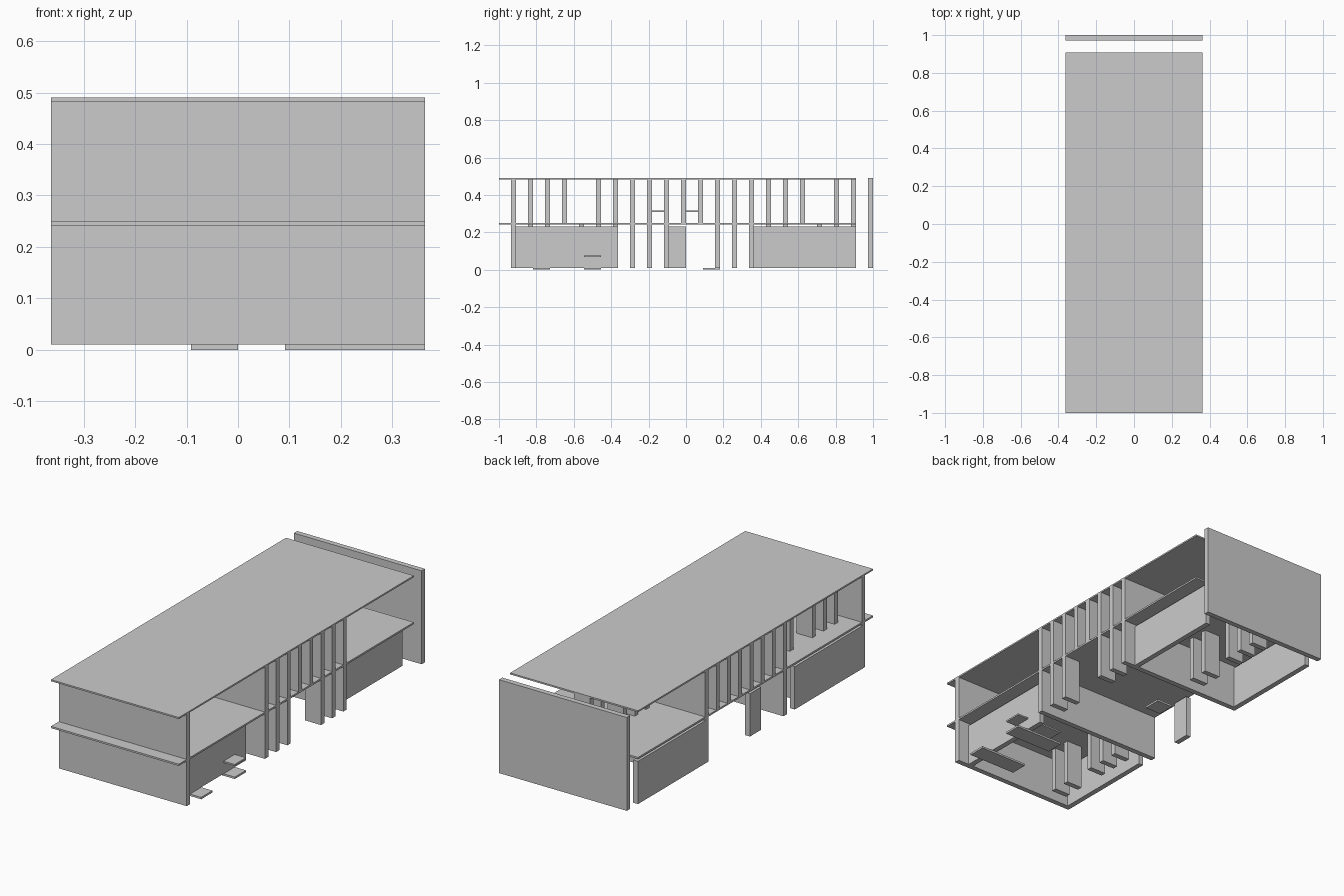
import bpy

if "Cube" in bpy.data.objects:
    bpy.data.objects.remove(bpy.data.objects["Cube"])

U = 1 / 11          # plan grid cell
T = 0.3 * U         # wall thickness
W = 4 * U           # half width
Z0, Z1 = 0.01, 0.241      # lower storey
Z2, Z3 = 0.25, 0.482      # upper storey
TOP = 0.49


def box(name, x0, x1, y0, y1, z0, z1):
    v = [(x, y, z) for x in (x0, x1) for y in (y0, y1) for z in (z0, z1)]
    f = [(0, 1, 3, 2), (4, 6, 7, 5), (0, 4, 5, 1),
         (2, 3, 7, 6), (0, 2, 6, 4), (1, 5, 7, 3)]
    me = bpy.data.meshes.new(name)
    me.from_pydata(v, [], f)
    ob = bpy.data.objects.new(name, me)
    bpy.context.collection.objects.link(ob)
    return ob


def cross(name, row, x0, x1, z0, z1):
    """Wall across x whose back face sits on grid row `row`."""
    return box(name, x0, x1, row * U - T, row * U, z0, z1)


# floor slab and roof slab
box("floor_slab", -W, W, -1, 10 * U, Z1, Z2)
box("roof_slab", -W, W, -1, 10 * U, Z3, TOP)

# full-width cross walls on both storeys
for name, row in (("front_wall", -10), ("front_hall_wall", -3), ("rear_hall_wall", 4)):
    cross(name + "_lower", row, -W, W, Z0, Z1)
    cross(name + "_upper", row, -W, W, Z2, Z3)
cross("back_wall", 11, -W, W, Z0, TOP)

# low side walls of the front and rear wings
for name, y0, y1 in (("front", -10 * U - T, -4 * U), ("rear", 4 * U - T, 10 * U)):
    box(name + "_left_side_wall", -W, -W + T, y0, y1, Z0, 0.23)
    box(name + "_right_side_wall", 3 * U, 3 * U + T, y0, y1, Z0, 0.23)
box("left_middle_panel", -W, -W + T, -U, 0, Z0, 0.23)

# upper fins along both edges of the middle section
for row in range(-2, 4):
    cross("upper_left_fin", row, -W, -3 * U, Z2, Z3)
    cross("upper_right_fin", row, 3 * U, W, Z2, Z3)

# lower fins on the right edge of the middle section
for row in (-2, -1, 2, 3):
    cross("lower_right_fin", row, 3 * U, W, Z0, Z1)

# partition fins inside the wings
for row in (-9, -8, -6, -5, -4):
    cross("front_lower_partition", row, -3 * U, -2 * U, Z0, Z1)
for row in (-9, -8, -7, -5, -4):
    cross("front_upper_partition", row, -3 * U, -2 * U, Z2, Z3)
for row in (5, 6, 8, 9, 10):
    cross("rear_lower_partition", row, -U, 0, Z0, Z1)
for row in (5, 6, 7, 9, 10):
    cross("rear_upper_partition", row, -U, 0, Z2, Z3)

# ground planks, raised step and upper tables
box("front_plank", U, W, -9 * U, -8 * U, 0, Z0)
box("middle_plank", U, W, -6 * U, -5 * U, 0, Z0)
box("raised_plank", U, W, -6 * U, -5 * U, 0.067, 0.075)
box("rear_plank", -U, 0, U, 2 * U, 0, Z0)
for row in (-2, 0):
    box("upper_table", -U, 0, row * U, (row + 1) * U, 0.308, 0.316)
